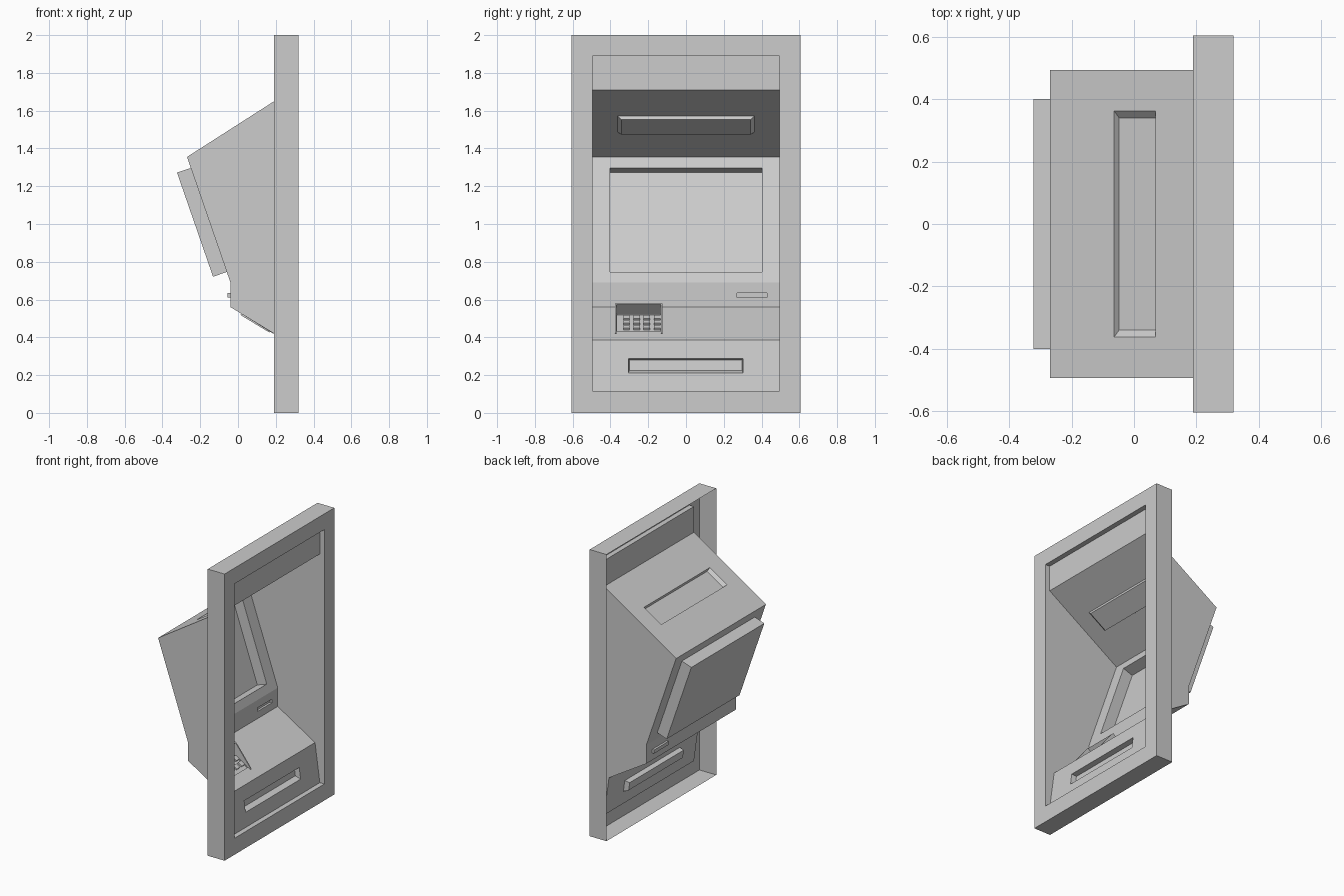
import bpy, bmesh
from mathutils import Vector

if "Cube" in bpy.data.objects:
    bpy.data.objects.remove(bpy.data.objects["Cube"])

grey = bpy.data.materials.new("light_grey")
grey.use_nodes = True
color = (0.604, 0.604, 0.604, 1)
grey.diffuse_color = color
grey.node_tree.nodes["Principled BSDF"].inputs["Base Color"].default_value = color

W = 0.495                    # half width of the recessed body
FRONT, LIP = 0.32, 0.285     # frame face and inner lip planes
BACK = 0.19


def finish(name, bm, solid=False):
    if solid:
        bmesh.ops.recalc_face_normals(bm, faces=bm.faces)
    mesh = bpy.data.meshes.new(name)
    bm.to_mesh(mesh)
    bm.free()
    mesh.materials.append(grey)
    ob = bpy.data.objects.new(name, mesh)
    bpy.context.collection.objects.link(ob)
    return ob


def panel(name, a, b, hole=None, depth=0, taper=(0, 0, 0)):
    """Full-width panel from a to b (x, z), with an optional tapered pocket."""
    bm = bmesh.new()
    a, b = Vector((a[0], 0, a[1])), Vector((b[0], 0, b[1]))
    u = (b - a).normalized()
    normal = Vector((u.z, 0, -u.x))

    def point(y, z, off=0):
        p = a.lerp(b, (z - a.z) / (b.z - a.z)) + normal * off
        return bm.verts.new((p.x, y, p.z))

    ys, zs = [-W, W], [a.z, b.z]
    if hole:
        y0, y1, top, bottom = hole
        ys, zs = [-W, y0, y1, W], [a.z, top, bottom, b.z]
    grid = [[point(y, z) for y in ys] for z in zs]
    for i in range(len(zs) - 1):
        for j in range(len(ys) - 1):
            if hole and i == 1 and j == 1:
                continue
            bm.faces.new((grid[i][j], grid[i + 1][j], grid[i + 1][j + 1], grid[i][j + 1]))
    if hole:
        side, t, s = taper
        rim = [grid[1][1], grid[2][1], grid[2][2], grid[1][2]]
        floor = [point(y0 + side, top - t, depth), point(y0 + side, bottom + s, depth),
                 point(y1 - side, bottom + s, depth), point(y1 - side, top - t, depth)]
        bm.faces.new(floor)
        for k in range(4):
            n = (k + 1) % 4
            bm.faces.new((rim[k], rim[n], floor[n], floor[k]))
    return finish(name, bm)


def prism(name, profile, y0, y1):
    """Solid made by extruding an (x, z) profile along y."""
    bm = bmesh.new()
    face = bm.faces.new([bm.verts.new((x, y0, z)) for x, z in profile])
    ext = bmesh.ops.extrude_face_region(bm, geom=[face])
    moved = [v for v in ext["geom"] if isinstance(v, bmesh.types.BMVert)]
    bmesh.ops.translate(bm, verts=moved, vec=(0, y1 - y0, 0))
    return finish(name, bm, True)


# Frame: outer skirt, front ring and inner lip, open at the back
def loop(bm, x, half, low, high):
    return [bm.verts.new((x, y, z)) for y, z in
            ((-half, low), (half, low), (half, high), (-half, high))]


bm = bmesh.new()
rings = [loop(bm, BACK, 0.605, 0, 2), loop(bm, FRONT, 0.605, 0, 2),
         loop(bm, FRONT, W, 0.115, 1.89), loop(bm, LIP, W, 0.115, 1.89)]
for r, s in zip(rings, rings[1:]):
    for k in range(4):
        n = (k + 1) % 4
        bm.faces.new((r[k], r[n], s[n], s[k]))
finish("wall_frame", bm)

# Recessed body, panel by panel from top to bottom
top, head, brow = (LIP, 1.89), (LIP, 1.71), (-0.27, 1.355)
knee, shelf_back, shelf_front, foot = (-0.04, 0.69), (-0.04, 0.56), (0.248, 0.385), (LIP, 0.115)
panel("header_panel", top, head)
panel("canopy_with_lamp", head, brow, (-0.363, 0.363, 1.572, 1.487), -0.02, (0.022, 0.003, 0.003))
panel("screen_panel", brow, knee, (-0.402, 0.402, 1.297, 0.746), 0.077)
panel("card_slot_panel", knee, shelf_back, (0.27, 0.43, 0.635, 0.61), 0.015)
panel("keypad_shelf", shelf_back, shelf_front, (-0.365, -0.135, 0.525, 0.432), 0.008)
panel("dispenser_panel", shelf_front, foot, (-0.305, 0.302, 0.288, 0.21), 0.035, (0.005, 0.003, 0.02))

# Side walls following the body profile
for name, y in (("left_cheek", W), ("right_cheek", -W)):
    bm = bmesh.new()
    pts = [head, brow, knee, shelf_back, shelf_front, foot]
    verts = [bm.verts.new((x, y, z)) for x, z in pts]
    bm.faces.new(verts if y < 0 else verts[::-1])
    finish(name, bm)

# Keypad privacy hood
cheek = [(0.01, 0.53), (0.065, 0.58), (0.08, 0.57), (0.195, 0.422), (0.185, 0.42)]
for name, y in (("hood_side_a", -0.375), ("hood_side_b", -0.133)):
    prism(name, cheek, y, y + 0.008)
prism("hood_back", [(0.01, 0.53), (0.065, 0.58), (0.073, 0.575), (0.02, 0.524)], -0.367, -0.133)

# Keys
along = (Vector(shelf_front) - Vector(shelf_back)).normalized()
up = Vector((-along.y, along.x))
for row in range(3):
    for col in range(4):
        base = Vector(shelf_back) + along * (0.085 + 0.05 * row) - up * 0.008
        outline = [base, base + along * 0.034, base + along * 0.034 + up * 0.011, base + up * 0.011]
        y = -0.332 + 0.054 * col
        prism("key_%d_%d" % (row, col), [tuple(p) for p in outline], y, y + 0.034)
